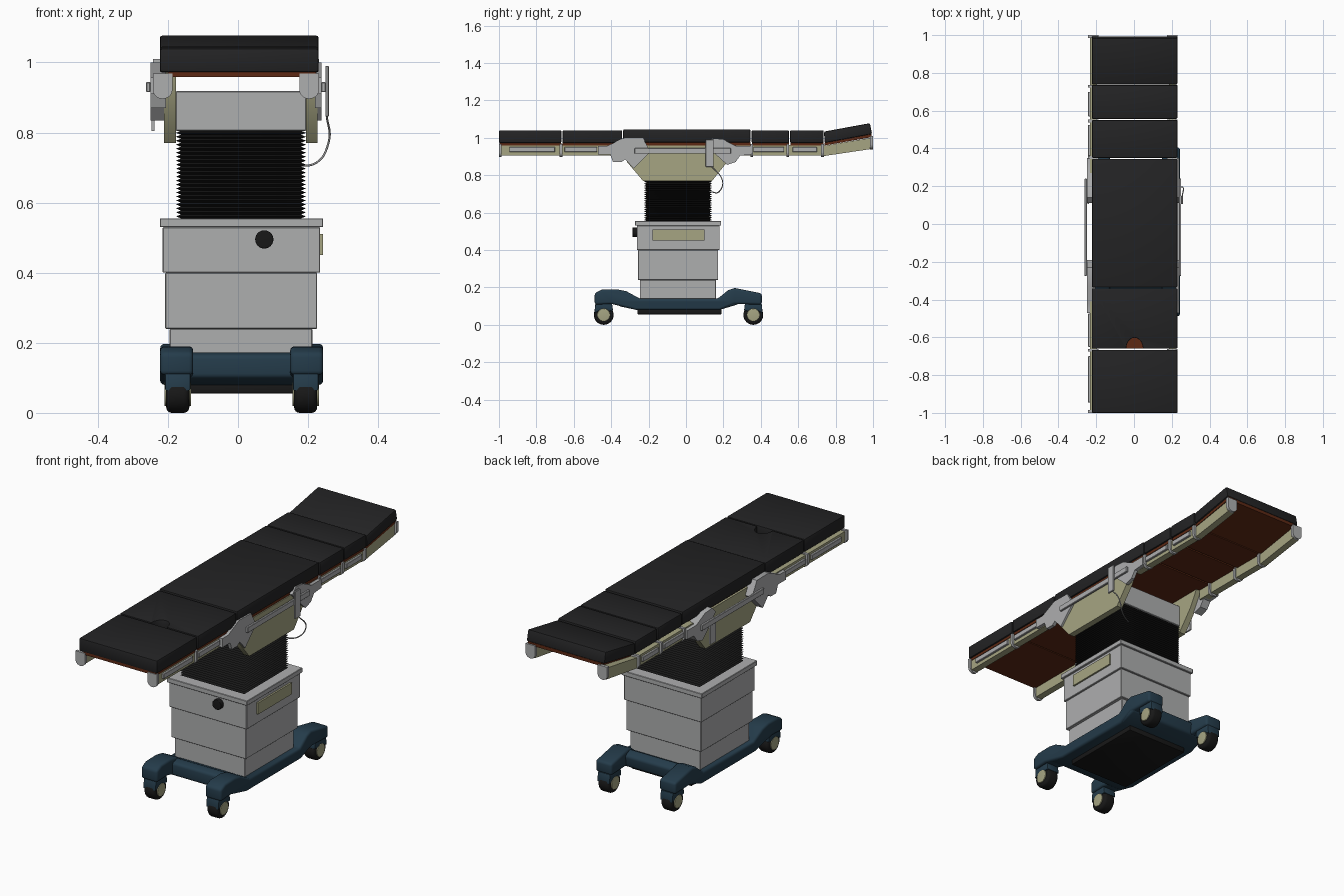
import bpy, bmesh, math
from mathutils import Vector, Matrix

if "Cube" in bpy.data.objects:
    bpy.data.objects.remove(bpy.data.objects["Cube"])


def material(name, r, g, b):
    m = bpy.data.materials.new(name)
    m.diffuse_color = (r, g, b, 1)
    m.use_nodes = True
    m.node_tree.nodes["Principled BSDF"].inputs["Base Color"].default_value = m.diffuse_color
    return m


GREY = material("light grey metal", 0.42, 0.425, 0.43)
CREAM = material("cream metal", 0.38, 0.375, 0.225)
BLUE = material("dark blue base", 0.018, 0.045, 0.07)
BLACK = material("black cushion", 0.017, 0.017, 0.018)
RUBBER = material("black rubber", 0.009, 0.009, 0.009)
BROWN = material("brown board", 0.11, 0.022, 0.007)


def finish(name, bm, mat, bevel=0, segs=2):
    bmesh.ops.recalc_face_normals(bm, faces=bm.faces)
    if bevel:
        sharp = [e for e in bm.edges if e.calc_face_angle(0) > math.radians(32)]
        bmesh.ops.bevel(bm, geom=sharp, offset=bevel, segments=segs,
                        affect='EDGES', profile=0.5, clamp_overlap=True)
    me = bpy.data.meshes.new(name)
    bm.to_mesh(me)
    bm.free()
    me.polygons.foreach_set("use_smooth", [True] * len(me.polygons))
    me.set_sharp_from_angle(angle=math.radians(35))
    me.materials.append(mat)
    ob = bpy.data.objects.new(name, me)
    bpy.context.collection.objects.link(ob)
    return ob


def prism(name, pts, axis, a, b, mat, bevel=0, segs=2):
    """Extrude a 2D outline along an axis from a to b."""
    def place(p, t):
        return {'x': (t, p[0], p[1]), 'y': (p[0], t, p[1]), 'z': (p[0], p[1], t)}[axis]
    bm = bmesh.new()
    lo = [bm.verts.new(place(p, a)) for p in pts]
    hi = [bm.verts.new(place(p, b)) for p in pts]
    bm.faces.new(lo)
    bm.faces.new(hi)
    n = len(pts)
    for i in range(n):
        bm.faces.new((lo[i], lo[(i + 1) % n], hi[(i + 1) % n], hi[i]))
    return finish(name, bm, mat, bevel, segs)


def box(name, x, y, z, mat, bevel=0, segs=2):
    return prism(name, [(x[0], y[0]), (x[1], y[0]), (x[1], y[1]), (x[0], y[1])],
                 'z', z[0], z[1], mat, bevel, segs)


def cylinder(name, c, r, depth, axis, mat, bevel=0, n=32):
    bm = bmesh.new()
    bmesh.ops.create_cone(bm, cap_ends=True, segments=n, radius1=r, radius2=r, depth=depth)
    rot = Matrix.Rotation(math.pi / 2, 4, 'Y' if axis == 'x' else 'X')
    bmesh.ops.transform(bm, matrix=Matrix.Translation(c) @ rot, verts=bm.verts)
    return finish(name, bm, mat, bevel, 4)


# Base: full width body plus four curved arms
body = [(-0.36, 0.10), (-0.267, 0.08), (0.18, 0.08), (0.28, 0.11), (0.29, 0.17), (0.25, 0.19),
        (0.17, 0.14), (-0.246, 0.14), (-0.32, 0.175), (-0.36, 0.165)]
prism("base_body", body, 'x', -0.218, 0.239, BLUE, 0.012, 3)
arm = [(-0.488, 0.108), (-0.40, 0.112), (-0.267, 0.08), (0.18, 0.08), (0.26, 0.112), (0.405, 0.108),
       (0.405, 0.168), (0.26, 0.197), (0.225, 0.185), (0.17, 0.14), (-0.246, 0.14),
       (-0.32, 0.18), (-0.37, 0.19), (-0.45, 0.188), (-0.488, 0.17)]
for side, x0, x1 in (("left", -0.222, -0.128), ("right", 0.149, 0.243)):
    prism("base_arm_" + side, arm, 'x', x0, x1, BLUE, 0.012, 3)
box("base_underside", (-0.165, 0.185), (-0.26, 0.19), (0.056, 0.085), RUBBER, 0.004)

# Casters
for side, x in (("left", -0.172), ("right", 0.193)):
    for end, y in (("front", -0.44), ("back", 0.36)):
        tag = "_" + end + "_" + side
        cylinder("tyre" + tag, (x, y, 0.053), 0.053, 0.066, 'x', RUBBER, 0.016)
        cylinder("hub" + tag, (x, y, 0.053), 0.034, 0.076, 'x', CREAM, 0.003)
        s = 1 if y < 0 else -1
        hood = [(y - 0.05, 0.062), (y - 0.045, 0.112), (y + 0.045, 0.112), (y + 0.05, 0.075),
                (y + 0.02, 0.075), (y - 0.015, 0.08)]
        prism("caster_hood" + tag, [(y + (p[0] - y) * s, p[1]) for p in hood],
              'x', x - 0.036, x + 0.036, BLUE, 0.004)

# Column covers
tiers = [((-0.195, 0.212), (-0.247, 0.160), (0.13, 0.24)),
         ((-0.208, 0.226), (-0.257, 0.172), (0.24, 0.40)),
         ((-0.215, 0.234), (-0.263, 0.180), (0.40, 0.53)),
         ((-0.223, 0.243), (-0.273, 0.188), (0.53, 0.555))]
for i, (x, y, z) in enumerate(tiers):
    box("column_cover_%d" % (i + 1), x, y, z, GREY, 0.002, 1)
box("column_side_panel", (0.23, 0.243), (-0.18, 0.10), (0.45, 0.51), CREAM)
cylinder("column_knob", (0.075, -0.27, 0.495), 0.026, 0.03, 'y', RUBBER, 0.003)

# Bellows: stacked zigzag rings
bm = bmesh.new()
rings = []
pleats = 22
for i in range(2 * pleats + 1):
    d = 0.0 if i % 2 else 0.014
    z = 0.555 + 0.25 * i / (2 * pleats)
    rings.append([bm.verts.new(p) for p in
                  ((-0.177 + d, -0.225 + d, z), (0.194 - d, -0.225 + d, z),
                   (0.194 - d, 0.14 - d, z), (-0.177 + d, 0.14 - d, z))])
for a, b in zip(rings, rings[1:]):
    for k in range(4):
        bm.faces.new((a[k], a[(k + 1) % 4], b[(k + 1) % 4], b[k]))
bm.faces.new(rings[0])
bm.faces.new(rings[-1])
finish("bellows", bm, RUBBER)

# Table head with side plates
box("column_head", (-0.177, 0.194), (-0.225, 0.14), (0.805, 0.918), GREY, 0.002, 1)
plate = [(-0.33, 0.96), (-0.315, 0.87), (-0.23, 0.77), (0.14, 0.77), (0.22, 0.87), (0.27, 0.96)]
front_bracket = [(-0.47, 0.957), (-0.42, 0.957), (-0.33, 1.0), (-0.23, 0.998), (-0.19, 0.925),
                 (-0.28, 0.835), (-0.325, 0.885), (-0.345, 0.87), (-0.39, 0.87),
                 (-0.405, 0.91), (-0.47, 0.91)]
back_bracket = [(0.11, 0.965), (0.14, 0.995), (0.20, 0.99), (0.27, 0.955), (0.35, 0.955), (0.35, 0.91),
                (0.29, 0.905), (0.265, 0.87), (0.22, 0.855), (0.16, 0.91)]
for side, px, bx, rx in (("left", (-0.211, -0.177), (-0.25, -0.205), (-0.262, -0.25)),
                         ("right", (0.194, 0.227), (0.22, 0.238), (0.238, 0.25))):
    prism("head_side_plate_" + side, plate, 'x', *px, CREAM)
    prism("front_bracket_" + side, front_bracket, 'x', *bx, GREY)
    prism("back_bracket_" + side, back_bracket, 'x', *bx, GREY)
    box("side_rail_" + side, rx, (-0.275, 0.24), (0.915, 0.944), GREY, 0.002, 1)

# Clamps on the side rails
box("rail_clamp_right", (0.249, 0.259), (0.105, 0.148), (0.845, 0.99), GREY, 0.002, 1)
box("rail_clamp_left", (-0.247, -0.238), (0.105, 0.148), (0.805, 0.92), GREY)

# Hanging safety cord
cu = bpy.data.curves.new("safety_cord", 'CURVE')
cu.dimensions = '3D'
cu.bevel_depth = 0.003
cu.bevel_resolution = 1
sp = cu.splines.new('BEZIER')
cord = [(0.253, 0.135, 0.85), (0.258, 0.195, 0.77), (0.225, 0.18, 0.715), (0.14, 0.13, 0.71)]
sp.bezier_points.add(len(cord) - 1)
for bp, co in zip(sp.bezier_points, cord):
    bp.co = co
    bp.handle_left_type = bp.handle_right_type = 'AUTO'
cu.materials.append(GREY)
bpy.context.collection.objects.link(bpy.data.objects.new("safety_cord", cu))

# Longitudinal beams, accessory bars and clips, mirrored about x = -0.006
flats = [(-0.995, -0.40), (0.27, 0.735)]
bars = [(-0.945, -0.70), (-0.65, -0.475), (0.36, 0.525), (0.57, 0.70)]
clips = [-0.993, -0.668, 0.352, 0.545, 0.73]
tilt = [(0.735, 0.902), (0.99, 0.94), (0.99, 1.0), (0.735, 0.957)]


def clip_outline(c, dz):
    arc = [(c + 0.028 * math.cos(t), 0.922 + dz + 0.026 * math.sin(t))
           for t in [math.pi + math.pi * i / 10 for i in range(11)]]
    return [(c - 0.028, 0.968 + dz)] + arc + [(c + 0.028, 0.968 + dz)]


for side, s in (("left", -1), ("right", 1)):
    def mx(*v):
        return tuple(sorted(-0.006 + s * t for t in v))
    c = -0.006 + s * 0.209
    for i, y in enumerate(flats):
        box("beam_%s_%d" % (side, i), mx(0.190, 0.226), y, (0.906, 0.962), CREAM)
    prism("head_beam_" + side, tilt, 'x', *mx(0.190, 0.226), CREAM)
    for i, y in enumerate(bars):
        box("accessory_bar_%s_%d" % (side, i), mx(0.224, 0.237), y, (0.924, 0.95), GREY, 0.002, 1)
    for i, y in enumerate(clips):
        prism("beam_clip_%s_%d" % (side, i), clip_outline(c, 0), 'y', y - 0.007, y + 0.007, GREY)
    prism("beam_end_clip_" + side, clip_outline(c, 0.042), 'y', 0.984, 1.0, GREY)

# Boards and cushions
X0, X1 = -0.223, 0.23
cushions = [("leg", -1.0, -0.666, 0.972, 1.04), ("seat", -0.336, 0.345, 0.976, 1.045),
            ("back", 0.350, 0.551, 0.973, 1.04), ("shoulder", 0.556, 0.736, 0.973, 1.04)]
for name, y0, y1, z0, z1 in cushions:
    box(name + "_cushion", (X0, X1), (y0, y1), (z0, z1), BLACK, 0.007)
    box(name + "_board", (-0.2, 0.222), (y0 + 0.004, y1), (0.958, z0 + 0.001), BROWN)

# Thigh cushion with a half round notch at its foot end
notch = [(0.003 + 0.044 * math.cos(t), -0.66 + 0.058 * math.sin(t))
         for t in [math.pi - math.pi * i / 16 for i in range(17)]]
prism("thigh_cushion", [(X0, -0.66)] + notch + [(X1, -0.66), (X1, -0.341), (X0, -0.341)],
      'z', 0.972, 1.04, BLACK, 0.005)
box("thigh_board", (-0.2, 0.222), (-0.66, -0.341), (0.958, 0.974), BROWN)

# Raised head section
prism("head_cushion", [(0.741, 0.973), (0.995, 1.02), (0.983, 1.078), (0.738, 1.033)],
      'x', X0, X1, BLACK, 0.007)
prism("head_board", [(0.741, 0.959), (0.992, 1.003), (0.992, 1.02), (0.741, 0.974)],
      'x', -0.2, 0.222, BROWN)
